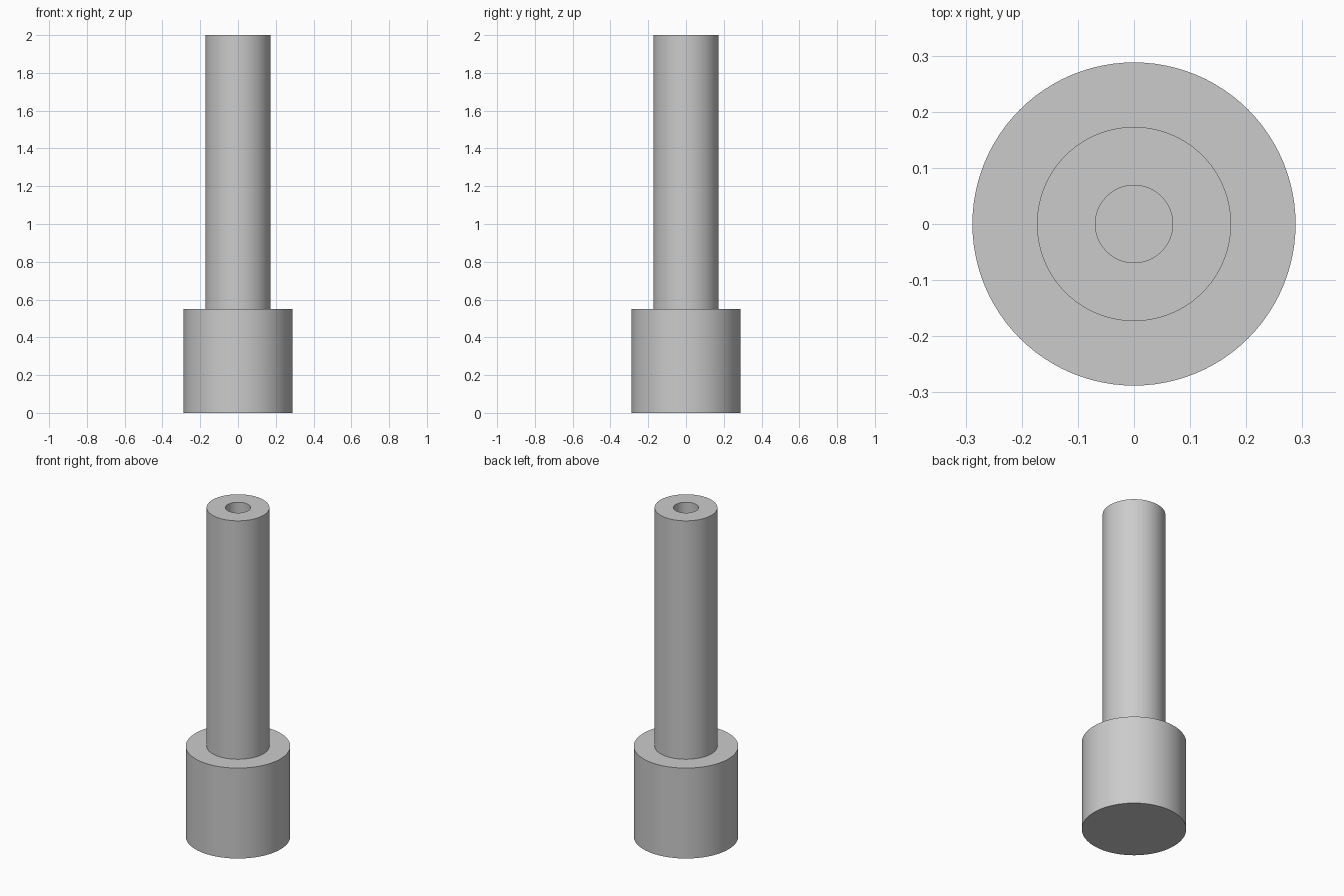
import bpy
import bmesh
import math

SIDES = 96

cube = bpy.data.objects.get("Cube")
if cube:
    bpy.data.objects.remove(cube, do_unlink=True)

# Plain grey metal
grey = bpy.data.materials.new("grey_metal")
grey.use_nodes = True
colour = (0.6, 0.6, 0.6, 1.0)
grey.diffuse_color = colour
grey.node_tree.nodes["Principled BSDF"].inputs["Base Color"].default_value = colour


def lathe(name, profile):
    """Spin a (radius, height) profile around z, closing it on the axis."""
    bm = bmesh.new()
    verts = [bm.verts.new((r, 0, z)) for r, z in profile]
    edges = [bm.edges.new(pair) for pair in zip(verts, verts[1:])]
    bmesh.ops.spin(bm, geom=verts + edges, axis=(0, 0, 1), cent=(0, 0, 0),
                   angle=math.tau, steps=SIDES, use_duplicate=False)
    bmesh.ops.remove_doubles(bm, verts=bm.verts, dist=0.0001)
    bmesh.ops.recalc_face_normals(bm, faces=bm.faces)
    mesh = bpy.data.meshes.new(name)
    bm.to_mesh(mesh)
    bm.free()
    mesh.materials.append(grey)
    obj = bpy.data.objects.new(name, mesh)
    bpy.context.collection.objects.link(obj)
    bpy.ops.object.select_all(action="DESELECT")
    obj.select_set(True)
    bpy.context.view_layer.objects.active = obj
    bpy.ops.object.shade_smooth_by_angle(angle=math.radians(30))
    return obj


BASE_R, SHAFT_R, BORE_R = 0.288, 0.173, 0.069
SHOULDER, TOP = 0.55, 2.0

# Wide base, narrower shaft and blind bore in one turned piece
lathe("stepped_shaft", [
    (0, 0), (BASE_R, 0), (BASE_R, SHOULDER), (SHAFT_R, SHOULDER),
    (SHAFT_R, TOP), (BORE_R, TOP), (BORE_R, SHOULDER), (0, SHOULDER),
])
